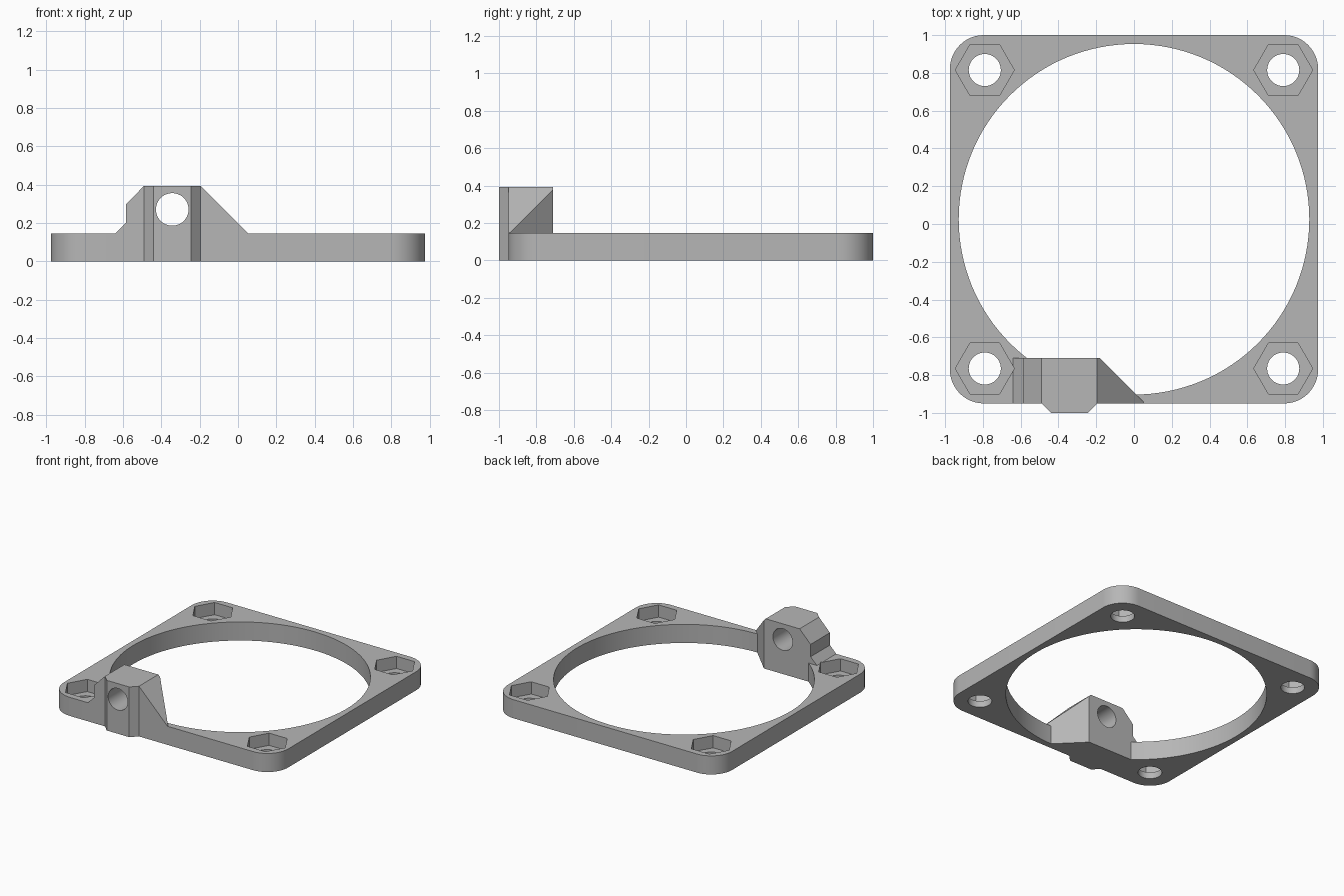
import bpy, bmesh
from math import cos, sin, pi
from mathutils import Vector

if "Cube" in bpy.data.objects:
    bpy.data.objects.remove(bpy.data.objects["Cube"], do_unlink=True)

grey = bpy.data.materials.new("mid grey")
grey.use_nodes = True
grey.diffuse_color = (0.47, 0.47, 0.47, 1)
grey.node_tree.nodes["Principled BSDF"].inputs["Base Color"].default_value = (0.47, 0.47, 0.47, 1)


def prism(name, outline, start, end, axis="Z"):
    """Extrude a 2D outline along Z, or along Y when it is an (x, z) outline."""
    bm = bmesh.new()
    place = (lambda p: (p[0], p[1], start)) if axis == "Z" else (lambda p: (p[0], start, p[1]))
    face = bm.faces.new([bm.verts.new(place(p)) for p in outline])
    made = bmesh.ops.extrude_face_region(bm, geom=[face])["geom"]
    shift = Vector((0, 0, end - start)) if axis == "Z" else Vector((0, end - start, 0))
    bmesh.ops.translate(bm, vec=shift, verts=[g for g in made if isinstance(g, bmesh.types.BMVert)])
    bmesh.ops.recalc_face_normals(bm, faces=bm.faces)
    mesh = bpy.data.meshes.new(name)
    bm.to_mesh(mesh)
    bm.free()
    mesh.materials.append(grey)
    obj = bpy.data.objects.new(name, mesh)
    bpy.context.collection.objects.link(obj)
    return obj


def circle(cx, cy, r, n):
    return [(cx + r * cos(2 * pi * i / n), cy + r * sin(2 * pi * i / n)) for i in range(n)]


def rounded_square(cy, half, r, steps=12):
    points = []
    for q, (sx, sy) in enumerate([(1, 1), (-1, 1), (-1, -1), (1, -1)]):
        for i in range(steps + 1):
            a = (q + i / steps) * pi / 2
            points.append((sx * (half - r) + r * cos(a), cy + sy * (half - r) + r * sin(a)))
    return points


def combine(target, other, operation):
    """Apply a boolean and discard the helper."""
    mod = target.modifiers.new(operation, "BOOLEAN")
    mod.operation, mod.solver, mod.object = operation, "EXACT", other
    bpy.context.view_layer.objects.active = target
    bpy.ops.object.modifier_apply(modifier=mod.name)
    bpy.data.objects.remove(other, do_unlink=True)


THICK, MID = 0.146, 0.025

# Square frame with a large round opening
frame = prism("mounting_frame", rounded_square(MID, 0.975, 0.18), 0, THICK)
combine(frame, prism("opening", circle(0, MID, 0.928, 128), -0.1, 0.3), "DIFFERENCE")

# Lug: plan shape trimmed by its front silhouette
plan = [(-0.64, -0.95), (-0.49, -0.95), (-0.44, -1), (-0.245, -1), (-0.195, -0.95),
        (0.05, -0.95), (0.05, -0.94), (-0.18, -0.71), (-0.64, -0.71)]
silhouette = [(-0.7, -0.1), (-0.7, THICK), (-0.64, THICK), (-0.585, 0.2), (-0.585, 0.297),
              (-0.49, 0.394), (-0.195, 0.394), (0.053, THICK), (0.1, THICK), (0.1, -0.1)]
lug = prism("lug", plan, 0, 0.5)
combine(lug, prism("silhouette", silhouette, -1.1, -0.6, "Y"), "INTERSECT")
combine(frame, lug, "UNION")

# Bore through the lug
combine(frame, prism("bore", circle(-0.343, 0.271, 0.085, 48), -1.1, -0.6, "Y"), "DIFFERENCE")

# Corner screw holes with hexagonal nut pockets
for x in (-0.79, 0.79):
    for y in (MID - 0.79, MID + 0.79):
        combine(frame, prism("screw_hole", circle(x, y, 0.085, 48), -0.1, 0.3), "DIFFERENCE")
        combine(frame, prism("nut_pocket", circle(x, y, 0.156, 6), 0.05, 0.17), "DIFFERENCE")

# Smooth curved walls, keep hard edges
bpy.ops.object.select_all(action="DESELECT")
frame.select_set(True)
bpy.context.view_layer.objects.active = frame
bpy.ops.object.shade_smooth_by_angle(angle=pi / 9)
